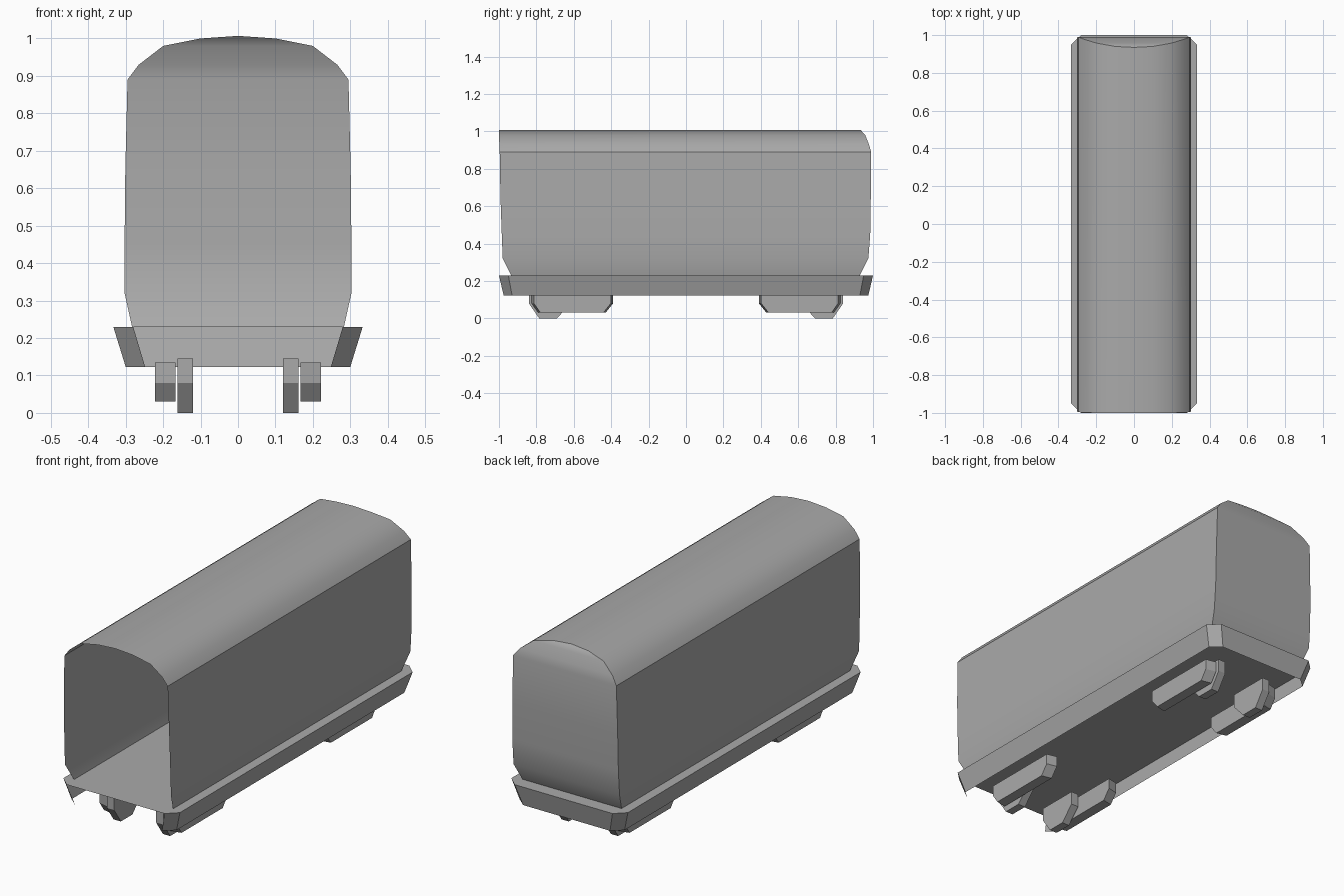
import bpy, bmesh, math

cube = bpy.data.objects.get("Cube")
if cube:
    bpy.data.objects.remove(cube, do_unlink=True)

grey = bpy.data.materials.new("plain grey")
grey.use_nodes = True
colour = (0.4, 0.4, 0.4, 1)
grey.diffuse_color = colour
grey.node_tree.nodes["Principled BSDF"].inputs["Base Color"].default_value = colour


def make(name, bm, smooth=False):
    me = bpy.data.meshes.new(name)
    bm.to_mesh(me)
    bm.free()
    me.materials.append(grey)
    ob = bpy.data.objects.new(name, me)
    bpy.context.collection.objects.link(ob)
    if smooth:
        bpy.ops.object.select_all(action="DESELECT")
        ob.select_set(True)
        bpy.context.view_layer.objects.active = ob
        bpy.ops.object.shade_smooth_by_angle(angle=math.radians(32))
    return ob


def add_loop(bm, points):
    return [bm.verts.new(p) for p in points]


# Half section of the shell, from the floor to the ridge: x, z, front y, back y
section = [(.283, .23, -.935, .93), (.303, .32, -.98, .975), (.303, .45, -.985, .985),
           (.301, .65, -.992, .988), (.295, .89, -.996, .99), (.265, .93, -.998, .978),
           (.2, .98, -1, .958), (.1, 1.0, -1, .94)]
ridge = (0, 1.007, -1, .935)
full = section + [ridge] + [(-x, z, f, b) for x, z, f, b in reversed(section)]

# Side walls and roof
bm = bmesh.new()
front = add_loop(bm, [(x, f, z) for x, z, f, b in full])
back = add_loop(bm, [(x, b, z) for x, z, f, b in full])
for i in range(len(full) - 1):
    bm.faces.new((front[i], front[i + 1], back[i + 1], back[i]))
bmesh.ops.recalc_face_normals(bm, faces=bm.faces)
if sum(f.normal.z for f in bm.faces) < 0:
    bmesh.ops.reverse_faces(bm, faces=bm.faces)
make("walls_and_roof", bm, True)

# Closed rear wall
bm = bmesh.new()
edge = add_loop(bm, [(x, b, z) for x, z, f, b in full])
for i in range(len(section) - 1):
    bm.faces.new((edge[i], edge[-1 - i], edge[-2 - i], edge[i + 1]))
mid = len(section)
bm.faces.new((edge[mid - 1], edge[mid + 1], edge[mid]))
bm.normal_update()
if sum(f.normal.y for f in bm.faces) < 0:
    bmesh.ops.reverse_faces(bm, faces=bm.faces)
make("rear_wall", bm, True)


# Floor with a tapered skirt, open at the front
def outline(x, y, cx, cy, z):
    half = [(cx, -y), (x, -cy), (x, cy), (cx, y)]
    return [(a, b, z) for a, b in half] + [(-a, b, z) for a, b in reversed(half)]


bm = bmesh.new()
top = add_loop(bm, outline(.333, 1, .28, .95, .23))
low = add_loop(bm, outline(.30, .975, .248, .93, .123))
bm.faces.new(top)
for i in range(len(top) - 1):
    bm.faces.new((top[i], low[i], low[i + 1], top[i + 1]))
make("floor_and_skirt", bm)


# Running gear: side profiles in y and z, given a thickness in x
def plate(name, profile, x_in, x_out, taper, sx, sy):
    bm = bmesh.new()
    centre = (min(p[0] for p in profile) + max(p[0] for p in profile)) / 2
    inner = add_loop(bm, [(sx * x_in, sy * y, z) for y, z in profile])
    outer = add_loop(bm, [(sx * x_out, sy * (y - math.copysign(taper, y - centre)), z)
                          for y, z in profile])
    bm.faces.new(inner)
    bm.faces.new(outer)
    n = len(profile)
    for i in range(n):
        bm.faces.new((inner[i], inner[(i + 1) % n], outer[(i + 1) % n], outer[i]))
    bmesh.ops.recalc_face_normals(bm, faces=bm.faces)
    make(name, bm)


bar = [(.39, .135), (.39, .08), (.43, .03), (.79, .03), (.825, .08), (.825, .135)]
wheel = [(.62, .145), (.62, .075), (.69, 0), (.785, 0), (.84, .08), (.84, .145)]
for sx, side in ((1, "left"), (-1, "right")):
    for sy, end in ((-1, "front"), (1, "rear")):
        plate(f"{end}_{side}_bogie_bar", bar, .167, .222, .012, sx, sy)
        plate(f"{end}_{side}_wheel", wheel, .12, .162, 0, sx, sy)
